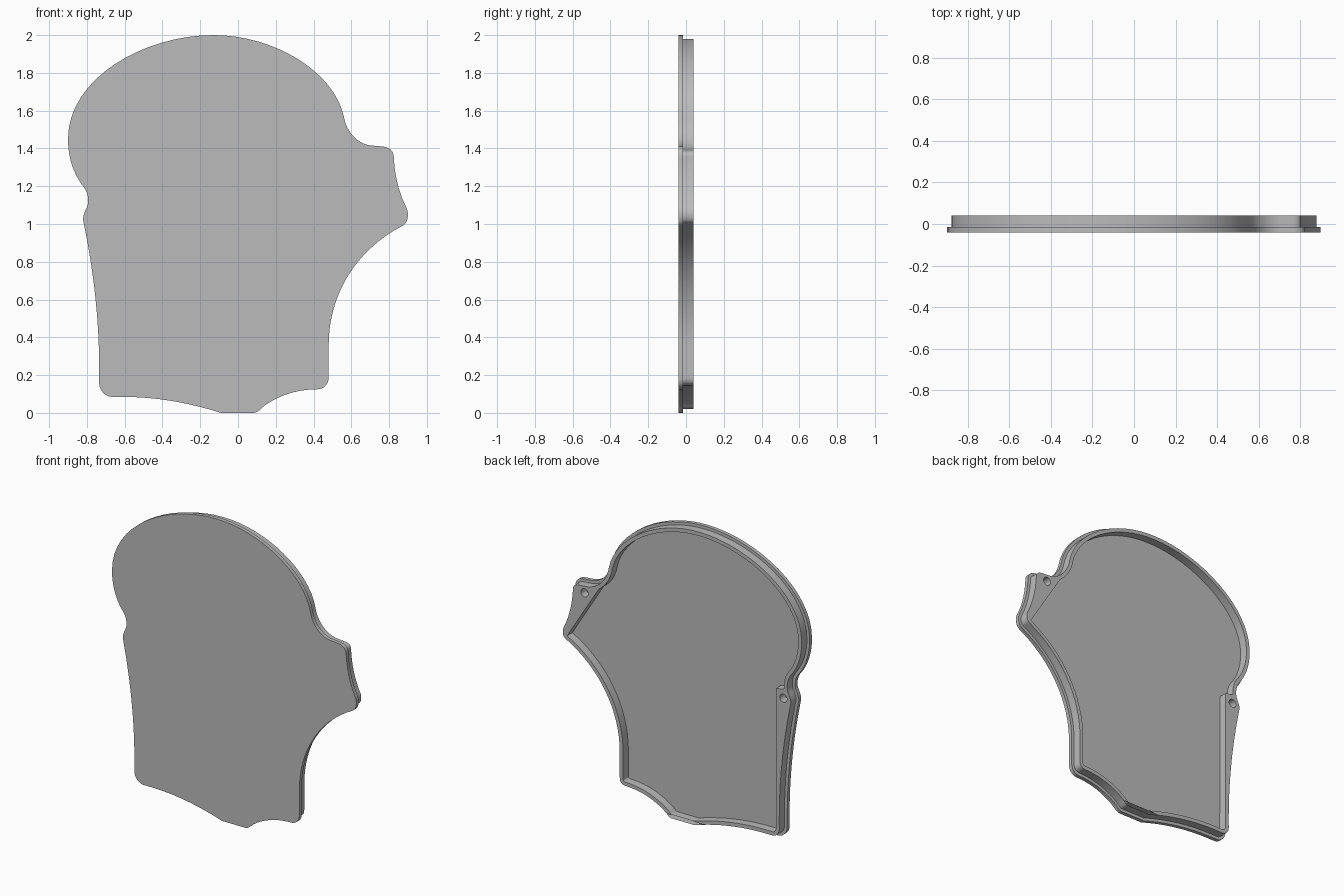
import bpy, bmesh, math
from mathutils import Vector, Matrix
from mathutils.geometry import interpolate_bezier

if "Cube" in bpy.data.objects:
    bpy.data.objects.remove(bpy.data.objects["Cube"], do_unlink=True)

grey = bpy.data.materials.new("plain_grey")
grey.use_nodes = True
grey.diffuse_color = (0.5, 0.5, 0.5, 1)
grey.node_tree.nodes["Principled BSDF"].inputs["Base Color"].default_value = (0.5, 0.5, 0.5, 1)

# Outline, clockwise from the crown: handle, handle, end (or just an end for a straight run)
START = (-.13, 2)
OUTLINE = [
    [(.2, 2), (.51, 1.8), (.56, 1.57)],            # dome
    [(.575, 1.48), (.64, 1.42), (.71, 1.415)],     # neck of the ear
    [(.77, 1.41)],
    [(.805, 1.405), (.825, 1.385), (.825, 1.35)],
    [(.83, 1.25), (.855, 1.16), (.89, 1.09)],
    [(.905, 1.06), (.905, 1.01), (.87, .99)],      # ear tip
    [(.62, .86), (.48, .62), (.48, .36)],
    [(.48, .19)],
    [(.48, .15), (.455, .127), (.42, .125)],       # lower corner
    [(.33, .125), (.22, .1), (.13, .03)],
    [(.115, .015), (.1, 0), (.08, 0)],
    [(-.09, 0)],
    [(-.28, .06), (-.45, .085), (-.62, .085)],     # lower edge
    [(-.665, .085)],
    [(-.705, .085), (-.735, .12), (-.735, .16)],
    [(-.73, .5), (-.77, .78), (-.82, 1.02)],       # long side
    [(-.822, 1.04), (-.81, 1.07), (-.8, 1.09)],
    [(-.785, 1.12), (-.795, 1.17), (-.82, 1.2)],   # notch
    [(-.875, 1.27), (-.9, 1.36), (-.9, 1.45)],
    [(-.9, 1.77), (-.5, 2), START],
]


def trace():
    pts = [Vector(START)]
    for seg in OUTLINE:
        a, end = pts[-1], Vector(seg[-1])
        if len(seg) == 1:
            pts += [a.lerp(end, i / 6) for i in range(1, 7)]
        else:
            pts += [p.to_2d() for p in interpolate_bezier(a, Vector(seg[0]), Vector(seg[1]), end, 17)[1:]]
    return pts[:-1]


def inset(pts, d):
    """Offset a clockwise loop inward, dropping points that fold over."""
    out = []
    for i, p in enumerate(pts):
        t = (pts[(i + 1) % len(pts)] - pts[i - 1]).normalized()
        q = p + Vector((t.y, -t.x)) * d
        if min((q - o).length for o in pts) > d * .97:
            out.append(q)
    return out


def circle(c, r, n=24):
    return [Vector(c) + Vector((math.cos(a), math.sin(a))) * r
            for a in (math.tau * i / n for i in range(n))]


def slab(name, loops, front, back):
    """Fill the first loop, with the rest as holes, between two depths."""
    cu = bpy.data.curves.new(name, 'CURVE')
    cu.dimensions, cu.fill_mode = '2D', 'BOTH'
    cu.extrude = (back - front) / 2
    for loop in loops:
        sp = cu.splines.new('POLY')
        sp.points.add(len(loop) - 1)
        for v, p in zip(sp.points, loop):
            v.co = (p.x, p.y, 0, 1)
        sp.use_cyclic_u = True
    ob = bpy.data.objects.new(name, cu)
    bpy.context.collection.objects.link(ob)
    bpy.ops.object.select_all(action='DESELECT')
    ob.select_set(True)
    bpy.context.view_layer.objects.active = ob
    bpy.ops.object.convert(target='MESH')
    ob = bpy.context.object
    me = ob.data
    me.transform(Matrix.Translation((0, (front + back) / 2, 0)) @ Matrix.Rotation(math.pi / 2, 4, 'X'))
    bm = bmesh.new()
    bm.from_mesh(me)
    bmesh.ops.remove_doubles(bm, verts=bm.verts, dist=1e-5)
    bmesh.ops.recalc_face_normals(bm, faces=bm.faces)
    bm.to_mesh(me)
    bm.free()
    me.materials.clear()
    me.materials.append(grey)
    bpy.ops.object.shade_smooth_by_angle(angle=math.radians(30))


outline = trace()
wall = inset(outline, .02)
cavity = inset(outline, .045)

# Thicken the rim beside the ear and along the long side, behind straight inner faces
n = Vector((.848, .53))
for p in cavity:
    over = n.dot(p - Vector((.66, 1.33)))
    if p.x > .5 and p.y < 1.45 and over > 0:
        p -= n * over
    if p.x < -.6 and .12 < p.y < 1.1:
        p.x = max(p.x, -.69)

slab("front_plate", [outline], -.04, -.015)
slab("rim_wall", [wall, cavity, circle((.72, 1.35), .027), circle((-.745, 1.04), .027)], -.02, .04)
